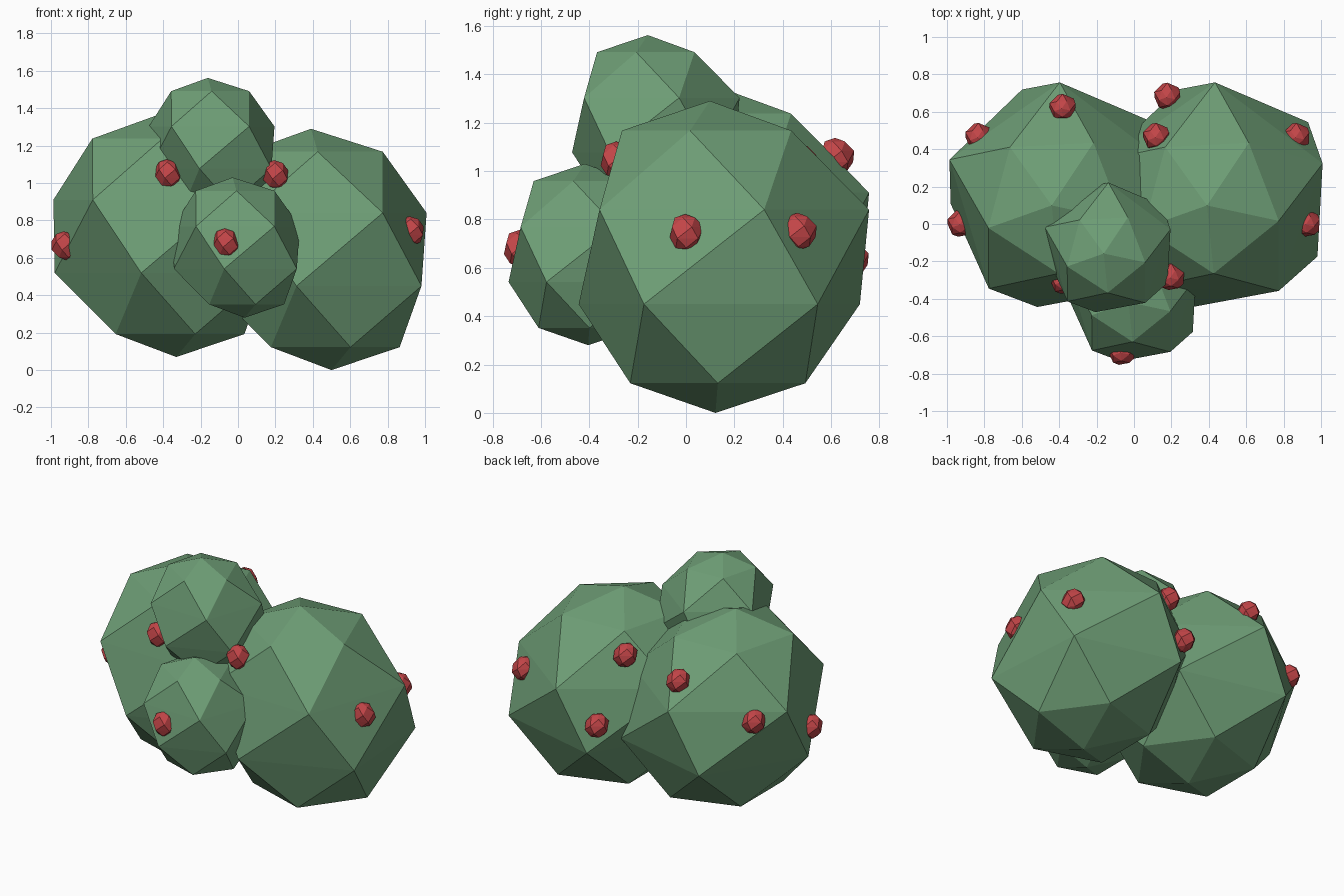
import bpy, bmesh, math

if "Cube" in bpy.data.objects:
    bpy.data.objects.remove(bpy.data.objects["Cube"])


def material(name, rgb):
    m = bpy.data.materials.new(name)
    m.diffuse_color = (*rgb, 1)
    m.use_nodes = True
    m.node_tree.nodes["Principled BSDF"].inputs["Base Color"].default_value = m.diffuse_color
    return m


leaf = material("leaf green", (0.155, 0.34, 0.18))
red = material("berry red", (0.55, 0.06, 0.065))

# rings of the lump for unit radius: height, ring radius, turn in degrees, centre x, centre y
RINGS = [(-0.81, 0.59, 0, 0.06, 0.01),
         (-0.303, 0.95, 40, 0.025, 0.04),
         (0.303, 0.95, 17, -0.035, 0.03),
         (0.81, 0.59, -15, -0.06, -0.015)]


def lump(name, centre, r, mat):
    """Faceted ball: two poles and four twisted five-sided rings."""
    bm = bmesh.new()
    bm.verts.new((0.085, -0.005, -1))
    bm.verts.new((-0.085, -0.04, 1))
    for z, rad, turn, cx, cy in RINGS:
        for i in range(5):
            a = math.radians(turn + 72 * i)
            bm.verts.new((cx + rad * math.cos(a), cy + rad * math.sin(a), z))
    bmesh.ops.convex_hull(bm, input=bm.verts[:])
    bmesh.ops.recalc_face_normals(bm, faces=bm.faces[:])
    bmesh.ops.scale(bm, vec=(r, r, r), verts=bm.verts[:])
    me = bpy.data.meshes.new(name)
    bm.to_mesh(me)
    bm.free()
    me.materials.append(mat)
    ob = bpy.data.objects.new(name, me)
    ob.location = centre
    bpy.context.collection.objects.link(ob)
    return ob


# leafy lumps
lump("bush_right", (0.445, 0.125, 0.645), 0.645, leaf)
lump("bush_left", (-0.385, 0.125, 0.715), 0.645, leaf)
lump("bush_top", (-0.13, -0.143, 1.19), 0.372, leaf)
lump("bush_front", (0.003, -0.403, 0.655), 0.375, leaf)

# berries sitting half sunk in the leaves
BERRIES = [(-0.375, -0.305, 1.05), (0.2, -0.285, 1.045), (-0.065, -0.685, 0.68),
           (0.925, 0.0, 0.745), (-0.925, 0.0, 0.665), (0.87, 0.465, 0.75),
           (-0.38, 0.62, 1.06), (-0.83, 0.465, 0.85), (0.12, 0.465, 1.04),
           (0.18, 0.68, 0.635)]
for i, p in enumerate(BERRIES):
    lump(f"berry_{i + 1}", p, 0.077, red)
